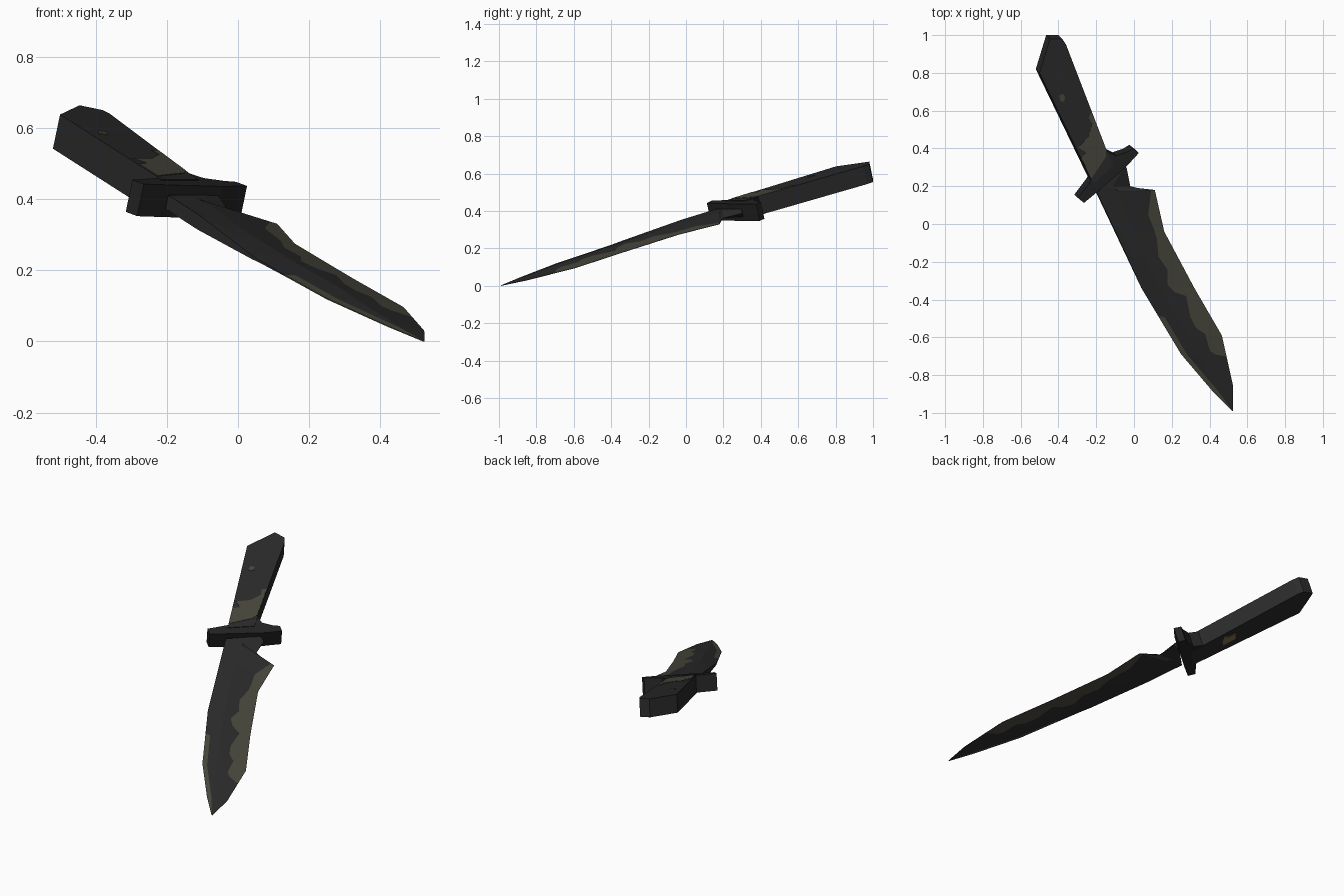
import bpy, bmesh
from mathutils import Vector

cube = bpy.data.objects.get("Cube")
if cube:
    bpy.data.objects.remove(cube, do_unlink=True)

# The knife lies in one tilted plane: z = BASE + SLOPE * (y - x)
BASE, SLOPE = .315, .208
NORMAL = Vector((SLOPE, -SLOPE, 1)).normalized()


def place(x, y, height):
    """Point above the knife's middle plane."""
    return Vector((x, y, BASE + SLOPE * (y - x))) + NORMAL * height


def material(name, colour):
    mat = bpy.data.materials.new(name)
    mat.use_nodes = True
    mat.diffuse_color = (*colour, 1)
    shader = next(n for n in mat.node_tree.nodes if n.type == 'BSDF_PRINCIPLED')
    shader.inputs["Base Color"].default_value = (*colour, 1)
    shader.inputs["Roughness"].default_value = .8
    return mat


charcoal = material("charcoal", (.024, .024, .024))
black = material("black", (.017, .017, .017))
olive = material("olive grey", (.066, .064, .046))
tan = material("tan", (.2, .15, .07))


def finish(name, bm, mats):
    bmesh.ops.recalc_face_normals(bm, faces=bm.faces)
    mesh = bpy.data.meshes.new(name)
    bm.to_mesh(mesh)
    bm.free()
    for mat in mats:
        mesh.materials.append(mat)
    obj = bpy.data.objects.new(name, mesh)
    bpy.context.collection.objects.link(obj)
    return obj


def slab(name, outline, low, high, mat):
    """Flat shape with the given outline, between two heights."""
    bm = bmesh.new()
    bottom = [bm.verts.new(place(x, y, low)) for x, y in outline]
    top = [bm.verts.new(place(x, y, high)) for x, y in outline]
    bm.faces.new(bottom)
    bm.faces.new(top)
    for i in range(len(outline)):
        j = (i + 1) % len(outline)
        bm.faces.new((bottom[i], bottom[j], top[j], top[i]))
    return finish(name, bm, [mat])


def along(line, y):
    """Value of a (y, value) polyline that runs from high y to low y."""
    if y >= line[0][0]:
        return line[0][1]
    for (ya, a), (yb, b) in zip(line, line[1:]):
        if y >= yb:
            return a + (b - a) * (ya - y) / (ya - yb)
    return line[-1][1]


# Handle
HANDLE = .05
slab("handle", [(-.51, .81), (-.455, .99), (-.39, .99), (-.37, .96),
                (-.153, .396), (-.12, .32), (-.225, .22)], -HANDLE, HANDLE, charcoal)

# Guard with a collar towards the handle
GUARD = .047
slab("guard", [(-.306, .147), (-.274, .121), (-.21, .174), (-.052, .311),
               (.016, .385), (-.015, .41), (-.047, .39), (-.105, .37),
               (-.153, .396), (-.24, .235)], -GUARD, GUARD, black)

# Painted patches on the handle
patch = [(-.235, .6), (-.157, .4), (-.16, .365), (-.236, .25), (-.29, .36),
         (-.264, .39), (-.306, .415), (-.253, .47), (-.232, .54), (-.253, .58)]
dot = [(-.4, .66), (-.38, .66), (-.375, .68), (-.385, .7), (-.405, .69)]
spot = [(-.3, .5), (-.27, .43), (-.24, .46), (-.22, .5), (-.25, .51), (-.26, .55)]
SKIN = .002
slab("handle_patch_top", patch, HANDLE - SKIN, HANDLE + SKIN, olive)
slab("handle_dot_top", dot, HANDLE - SKIN, HANDLE + SKIN, olive)
slab("handle_spot_bottom", spot, -HANDLE - SKIN, -HANDLE + SKIN, tan)

# Blade: lines of (y, x) for back, cutting edge and paint border,
# and of (y, half thickness) for back and ridge
back = [(.3, -.07), (.17, -.2), (-.02, -.11), (-.34, .04), (-.69, .25),
        (-.89, .42), (-.99, .52)]
edge = [(.3, -.04), (.2, -.02), (.19, .02), (.18, .11), (-.04, .16),
        (-.34, .32), (-.59, .465), (-.85, .523), (-.99, .524)]
border = [(.18, .09), (.05, .074), (-.03, .106), (-.08, .12), (-.17, .127),
          (-.24, .175), (-.32, .175), (-.36, .217), (-.38, .275), (-.49, .296),
          (-.55, .328), (-.58, .375), (-.67, .4), (-.69, .43), (-.7, .48)]
back_thick = [(-.02, .02), (-.4, .002), (-.99, .001)]
ridge_thick = [(.2, .021), (-.6, .017), (-.99, .001)]
RIDGE, THIN = .35, .001

stations = sorted({y for line in (back, edge, border) for y, _ in line}, reverse=True)
bm = bmesh.new()
rings = []
for y in stations:
    xb, xe = along(back, y), along(edge, y)
    width = xe - xb
    hb, hr = along(back_thick, y), along(ridge_thick, y)
    bevel = min(.3, .03 / width)
    paint = .97
    if border[-1][0] <= y <= border[0][0]:
        paint = max(.4, min(.97, (along(border, y) - xb) / width))
    section = [(0, hb), (bevel, hb + (hr - hb) * bevel / RIDGE), (RIDGE, hr),
               (paint, THIN + (hr - THIN) * (1 - paint) / (1 - RIDGE)), (1, THIN)]
    ring = [bm.verts.new(place(xb + t * width, y, h)) for t, h in section]
    ring += [bm.verts.new(place(xb + t * width, y, -h)) for t, h in reversed(section)]
    rings.append(ring)

count = len(rings[0])
for y, ra, rb in zip(stations, rings, rings[1:]):
    for i in range(count):
        j = (i + 1) % count
        face = bm.faces.new((ra[i], ra[j], rb[j], rb[i]))
        on_edge = i in (3, 4, 5) and border[-1][0] < y <= border[0][0]
        on_back = i in (0, 8, 9) and y < -.4
        face.material_index = int(on_edge or on_back)
bm.faces.new(rings[0])
bm.faces.new(rings[-1])
finish("blade", bm, [charcoal, olive])
